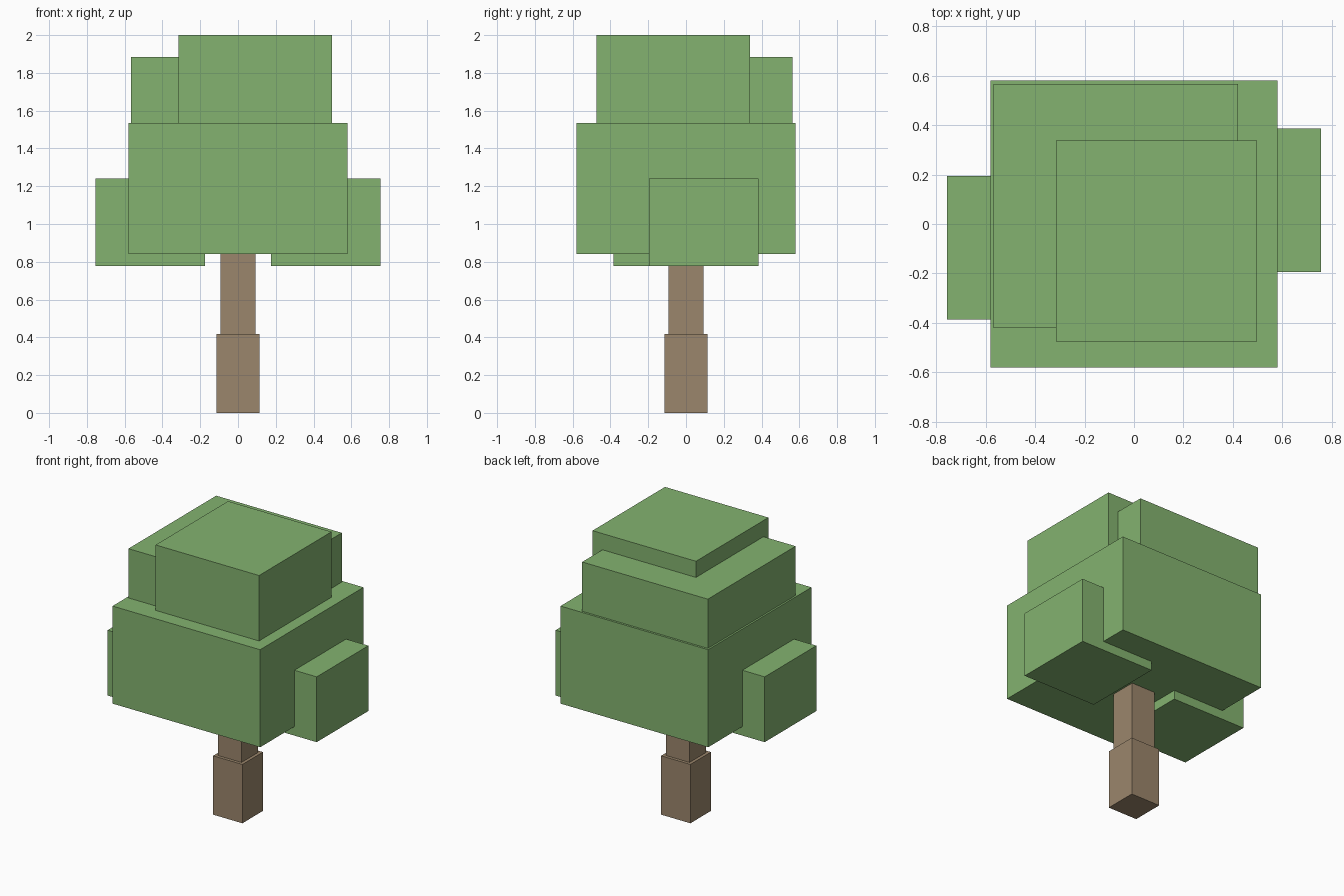
import bpy
from mathutils import Vector

if "Cube" in bpy.data.objects:
    bpy.data.objects.remove(bpy.data.objects["Cube"])


def material(name, color):
    mat = bpy.data.materials.new(name)
    mat.diffuse_color = color
    mat.use_nodes = True
    mat.node_tree.nodes["Principled BSDF"].inputs["Base Color"].default_value = mat.diffuse_color
    return mat


def box(name, low, high, mat):
    """Axis-aligned block between two opposite corners."""
    low, high = Vector(low), Vector(high)
    bpy.ops.mesh.primitive_cube_add(size=1, location=(low + high) / 2)
    obj = bpy.context.object
    obj.name = name
    obj.scale = high - low
    bpy.ops.object.transform_apply(location=False, rotation=False, scale=True)
    obj.data.materials.append(mat)
    return obj


bark = material("bark", (0.33, 0.24, 0.15, 1))
leaf = material("leaf", (0.23, 0.45, 0.16, 1))

# Trunk: wide base and narrower upper part reaching into the foliage
box("trunk_base", (-0.115, -0.115, 0), (0.115, 0.115, 0.418), bark)
box("trunk_upper", (-0.093, -0.093, 0.418), (0.093, 0.093, 0.9), bark)

# Main foliage block
box("foliage_main", (-0.58, -0.58, 0.842), (0.58, 0.58, 1.535), leaf)

# Side clumps, the left one is the right one turned half around z
box("foliage_right", (0.175, -0.195, 0.778), (0.755, 0.385, 1.242), leaf)
box("foliage_left", (-0.755, -0.385, 0.778), (-0.175, 0.195, 1.242), leaf)

# Offset crown blocks
box("crown_lower", (-0.567, -0.42, 1.5), (0.42, 0.565, 1.885), leaf)
box("crown_top", (-0.315, -0.475, 1.5), (0.498, 0.338, 2.0), leaf)
